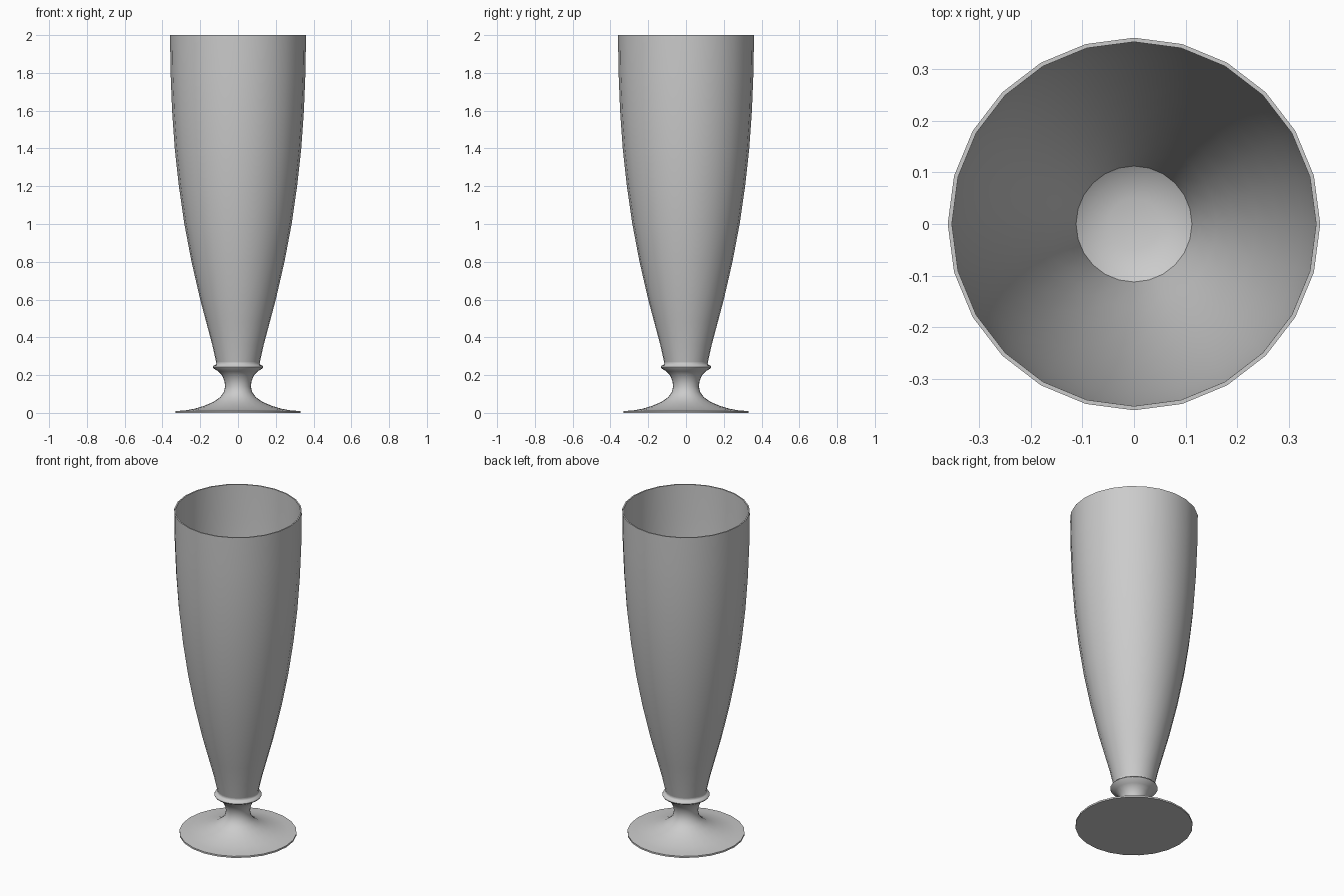
import bpy, bmesh
from math import cos, sin, tau, radians

SIDES = 24

cube = bpy.data.objects.get("Cube")
if cube:
    bpy.data.objects.remove(cube, do_unlink=True)

grey = bpy.data.materials.new("light_grey_glass")
grey.use_nodes = True
colour = (0.6, 0.6, 0.6, 1)
grey.diffuse_color = colour
grey.node_tree.nodes["Principled BSDF"].inputs["Base Color"].default_value = colour


def lathe(name, profile):
    """Turn a (radius, height) profile about z; radius 0 closes to a point."""
    bm = bmesh.new()
    rings = []
    for r, z in profile:
        if r == 0:
            rings.append([bm.verts.new((0, 0, z))] * SIDES)
        else:
            rings.append([bm.verts.new((r * cos(tau * i / SIDES), r * sin(tau * i / SIDES), z))
                          for i in range(SIDES)])
    for low, high in zip(rings, rings[1:]):
        for i in range(SIDES):
            j = (i + 1) % SIDES
            corners = dict.fromkeys((low[i], low[j], high[j], high[i]))
            bm.faces.new(list(corners))
    bmesh.ops.recalc_face_normals(bm, faces=bm.faces)
    mesh = bpy.data.meshes.new(name)
    bm.to_mesh(mesh)
    bm.free()
    mesh.materials.append(grey)
    obj = bpy.data.objects.new(name, mesh)
    bpy.context.collection.objects.link(obj)
    bpy.ops.object.select_all(action='DESELECT')
    obj.select_set(True)
    bpy.context.view_layer.objects.active = obj
    bpy.ops.object.shade_smooth_by_angle(angle=radians(40))
    return obj


# Foot, waisted stem and collar
lathe("foot_and_stem", [
    (0, 0), (0.33, 0), (0.33, 0.01), (0.28, 0.013), (0.23, 0.022), (0.18, 0.037),
    (0.13, 0.058), (0.095, 0.083), (0.075, 0.11), (0.068, 0.14), (0.072, 0.17),
    (0.085, 0.2), (0.105, 0.22), (0.13, 0.236), (0.134, 0.243), (0.13, 0.25),
    (0.119, 0.255), (0.115, 0.262), (0.116, 0.27), (0, 0.24)])

# Tall bowl: outer wall, thin rim, inner wall and shallow dished floor
outer = [(0.116, 0.27), (0.136, 0.36), (0.168, 0.48), (0.2, 0.6), (0.246, 0.8),
         (0.284, 1.0), (0.313, 1.2), (0.335, 1.4), (0.349, 1.6), (0.357, 1.8), (0.36, 2.0)]
inner = [(r - 0.008, z) for r, z in reversed(outer[1:])]
lathe("bowl", outer + inner + [(0.112, 0.29), (0.09, 0.275), (0.05, 0.265), (0, 0.262)])
